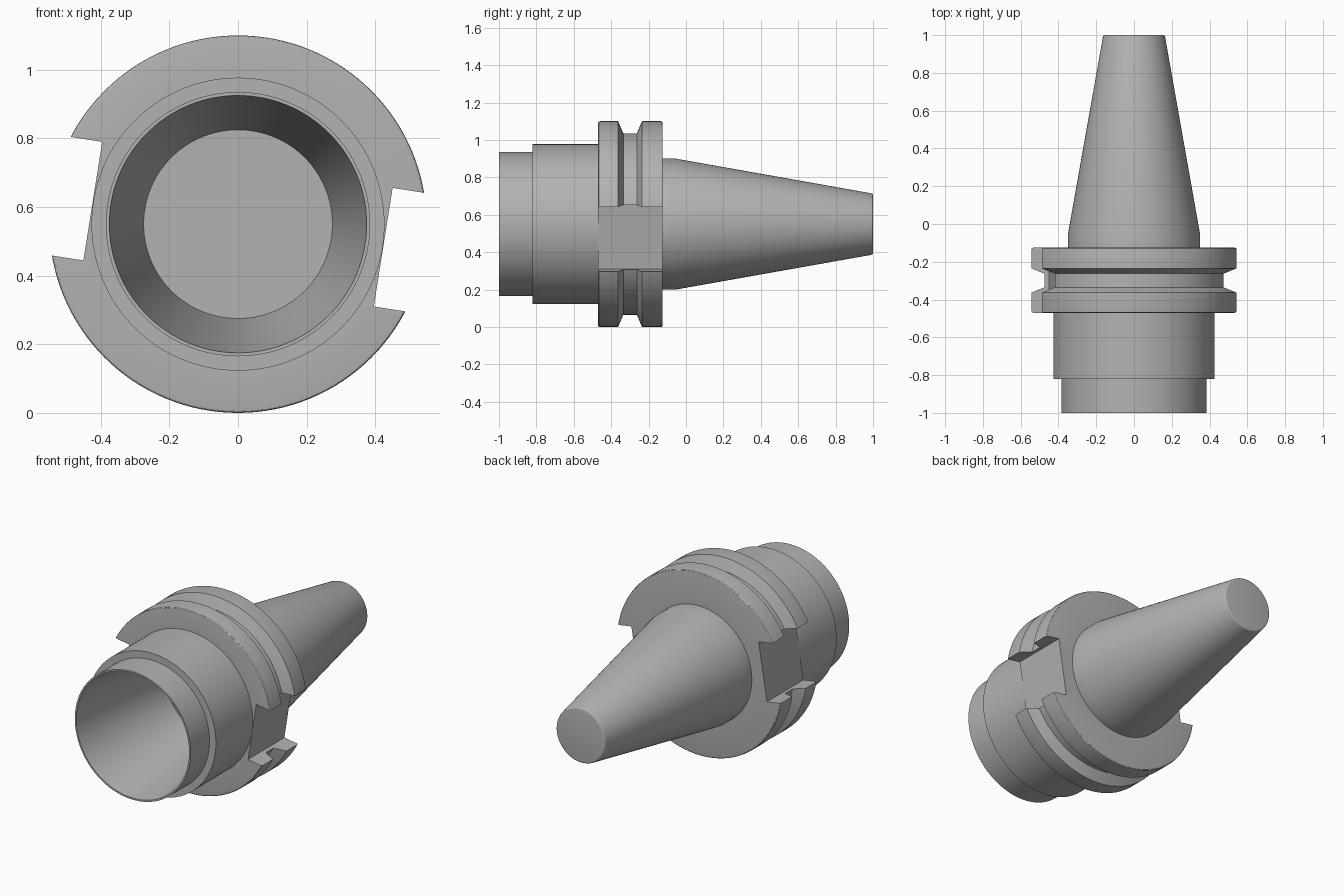
import bpy, bmesh, math
from mathutils import Matrix, Vector

if "Cube" in bpy.data.objects:
    bpy.data.objects.remove(bpy.data.objects["Cube"])

AXIS_Z = 0.55
SEGMENTS = 128

steel = bpy.data.materials.new("brushed_steel")
steel.use_nodes = True
GREY = (0.45, 0.45, 0.45, 1)
steel.diffuse_color = GREY
steel.node_tree.nodes["Principled BSDF"].inputs["Base Color"].default_value = GREY


def add_object(name, bm):
    mesh = bpy.data.meshes.new(name)
    bm.to_mesh(mesh)
    bm.free()
    obj = bpy.data.objects.new(name, mesh)
    bpy.context.collection.objects.link(obj)
    return obj


def fillet(prev, corner, nxt, size, steps=3):
    """Round one profile corner with a short quadratic curve."""
    c = Vector(corner)
    a = c + (Vector(prev) - c).normalized() * size
    b = c + (Vector(nxt) - c).normalized() * size
    ts = [i / steps for i in range(steps + 1)]
    return [(1 - t) ** 2 * a + 2 * t * (1 - t) * c + t * t * b for t in ts]


# Turned profile: (radius, y, fillet size), from bore floor round to shank tip
profile = [
    (0, -0.288, 0), (0.275, -0.288, 0), (0.375, -1, 0),          # tapered bore
    (0.385, -1, 0), (0.385, -0.82, 0),                           # nose
    (0.427, -0.82, 0), (0.427, -0.47, 0),                        # sleeve
    (0.55, -0.47, 0.01), (0.55, -0.363, 0),                      # front flange
    (0.485, -0.335, 0), (0.485, -0.263, 0),                      # gripper groove
    (0.55, -0.235, 0), (0.55, -0.125, 0.01),                     # rear flange
    (0.35, -0.125, 0), (0.35, -0.055, 0),                        # shank base
    (0.163, 1, 0.01), (0, 1, 0),                                 # shank taper
]
points = []
for i, (r, y, size) in enumerate(profile):
    if size:
        points += fillet(profile[i - 1][:2], (r, y), profile[i + 1][:2], size)
    else:
        points.append(Vector((r, y)))

# Lathe the profile around the y axis
bm = bmesh.new()
verts = [bm.verts.new((p.x, p.y, 0)) for p in points]
edges = [bm.edges.new(pair) for pair in zip(verts, verts[1:])]
bmesh.ops.spin(bm, geom=verts + edges, cent=(0, 0, 0), axis=(0, 1, 0),
               angle=math.tau, steps=SEGMENTS, use_merge=True)
bmesh.ops.remove_doubles(bm, verts=bm.verts, dist=0.0001)
bmesh.ops.recalc_face_normals(bm, faces=bm.faces)
bmesh.ops.translate(bm, verts=bm.verts, vec=(0, 0, AXIS_Z))
body = add_object("tool_holder_body", bm)
body.data.materials.append(steel)

# Two opposed drive slots through the flange, turned slightly off horizontal
bm = bmesh.new()
for side in (1, -1):
    place = (Matrix.Translation((0, 0, AXIS_Z))
             @ Matrix.Rotation(math.radians(9), 4, "Y")
             @ Matrix.Translation((side * 0.5785, -0.3, 0))
             @ Matrix.Diagonal((0.3, 0.4, 0.35, 1)))
    bmesh.ops.create_cube(bm, size=1, matrix=place)
cutter = add_object("drive_slot_cutter", bm)
cutter.data.materials.append(steel)
cutter.hide_render = True

cut = body.modifiers.new("drive_slots", "BOOLEAN")
cut.operation = "DIFFERENCE"
cut.solver = "EXACT"
cut.object = cutter

bpy.ops.object.select_all(action="DESELECT")
body.select_set(True)
bpy.context.view_layer.objects.active = body
bpy.ops.object.modifier_apply(modifier=cut.name)
bpy.data.objects.remove(cutter)
bpy.ops.object.shade_smooth_by_angle(angle=math.radians(25))
